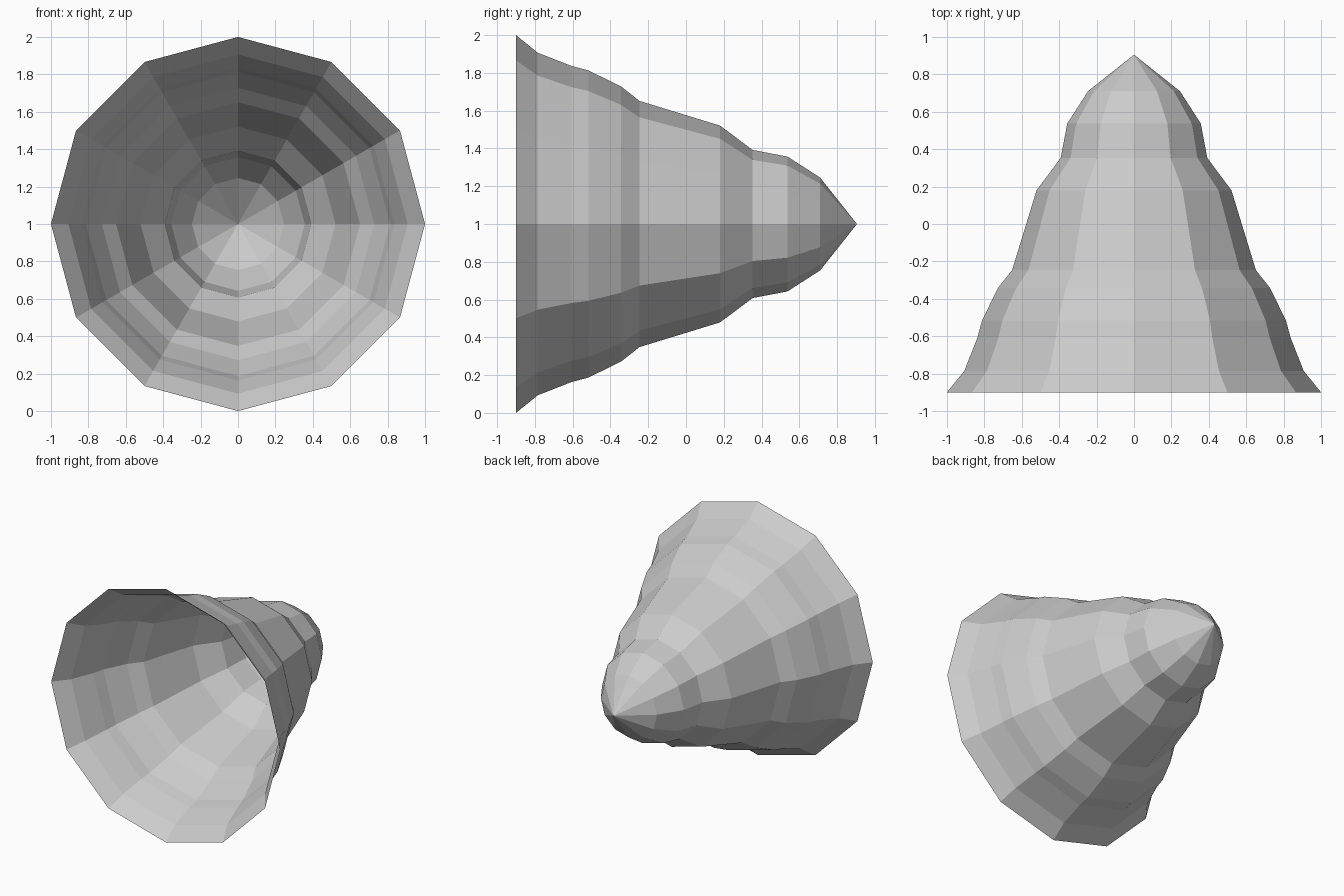
import bpy, bmesh
from math import cos, sin, pi

if "Cube" in bpy.data.objects:
    bpy.data.objects.remove(bpy.data.objects["Cube"])

SIDES = 12
CENTRE_Z = 1.0
TIP_Y = 0.905

# Stepped profile from the open rim to the tip: (y, radius)
PROFILE = [(-0.9, 1.0), (-0.785, 0.907), (-0.607, 0.837), (-0.517, 0.813),
           (-0.343, 0.728), (-0.247, 0.652), (0.18, 0.521), (0.353, 0.392),
           (0.537, 0.357), (0.71, 0.246)]

bm = bmesh.new()

# Twelve-sided rings along the y axis
rings = []
for y, r in PROFILE:
    rings.append([bm.verts.new((r * cos(2 * pi * i / SIDES), y,
                                CENTRE_Z + r * sin(2 * pi * i / SIDES)))
                  for i in range(SIDES)])

# Shell walls between neighbouring rings, front left open
for a, b in zip(rings, rings[1:]):
    for i in range(SIDES):
        j = (i + 1) % SIDES
        bm.faces.new((a[i], b[i], b[j], a[j]))

# Pointed tip
tip = bm.verts.new((0, TIP_Y, CENTRE_Z))
for i in range(SIDES):
    bm.faces.new((rings[-1][i], tip, rings[-1][(i + 1) % SIDES]))

# Outward normals
bm.normal_update()
if bm.faces[:][-1].normal.y < 0:
    bmesh.ops.reverse_faces(bm, faces=bm.faces[:])

mesh = bpy.data.meshes.new("cone_shell")
bm.to_mesh(mesh)
bm.free()
shell = bpy.data.objects.new("cone_shell", mesh)
bpy.context.collection.objects.link(shell)
